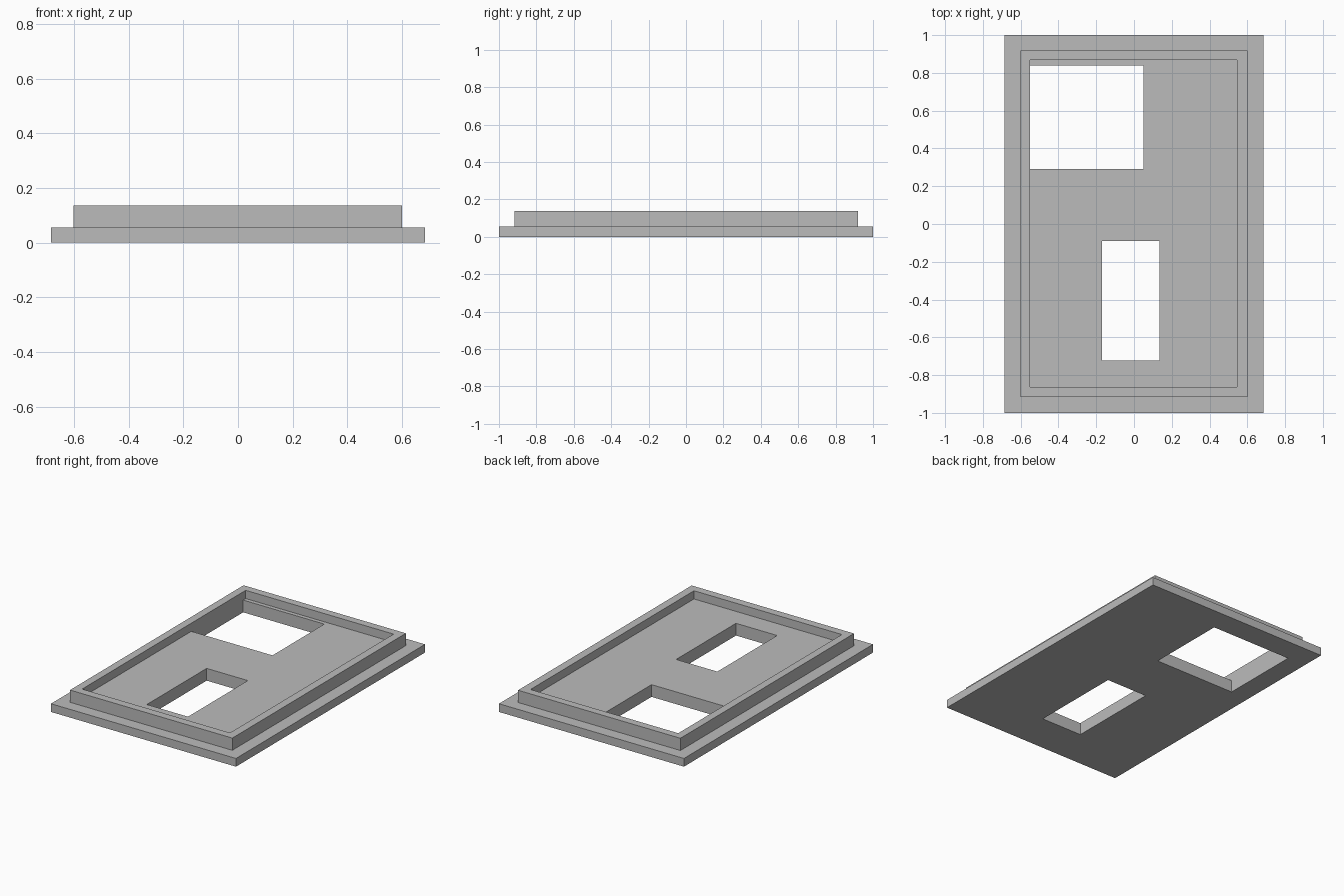
import bpy
import bmesh
from mathutils import Matrix, Vector

default = bpy.data.objects.get("Cube")
if default:
    bpy.data.objects.remove(default, do_unlink=True)

# Single flat grey
grey = bpy.data.materials.new("mid grey")
grey.use_nodes = True
colour = (0.5, 0.5, 0.5, 1.0)
grey.diffuse_color = colour
grey.node_tree.nodes["Principled BSDF"].inputs["Base Color"].default_value = colour


def box(name, x0, x1, y0, y1, z0, z1):
    low, high = Vector((x0, y0, z0)), Vector((x1, y1, z1))
    bm = bmesh.new()
    bmesh.ops.create_cube(bm, size=1, matrix=Matrix.Translation((low + high) / 2)
                          @ Matrix.Diagonal((*(high - low), 1)))
    mesh = bpy.data.meshes.new(name)
    bm.to_mesh(mesh)
    bm.free()
    mesh.materials.append(grey)
    obj = bpy.data.objects.new(name, mesh)
    bpy.context.collection.objects.link(obj)
    return obj


def combine(target, other, operation):
    mod = target.modifiers.new(operation.lower(), "BOOLEAN")
    mod.operation = operation
    mod.solver = "EXACT"
    mod.object = other
    bpy.context.view_layer.objects.active = target
    bpy.ops.object.modifier_apply(modifier=mod.name)
    bpy.data.objects.remove(other, do_unlink=True)


FLANGE_TOP, FLOOR, RIM_TOP = 0.055, 0.082, 0.137

# Wide flange with a raised block on it
panel = box("cover_panel", -0.685, 0.685, -1, 1, 0, FLANGE_TOP)
combine(panel, box("raised_block", -0.602, 0.6, -0.917, 0.919, 0.02, RIM_TOP), "UNION")

# Shallow pocket that leaves a thin rim
combine(panel, box("pocket", -0.55, 0.545, -0.863, 0.867, FLOOR, 0.3), "DIFFERENCE")

# Two rectangular openings right through the floor
combine(panel, box("large_opening", -0.55, 0.051, 0.292, 0.84, -0.1, 0.11), "DIFFERENCE")
combine(panel, box("small_opening", -0.169, 0.136, -0.723, -0.09, -0.1, 0.11), "DIFFERENCE")
